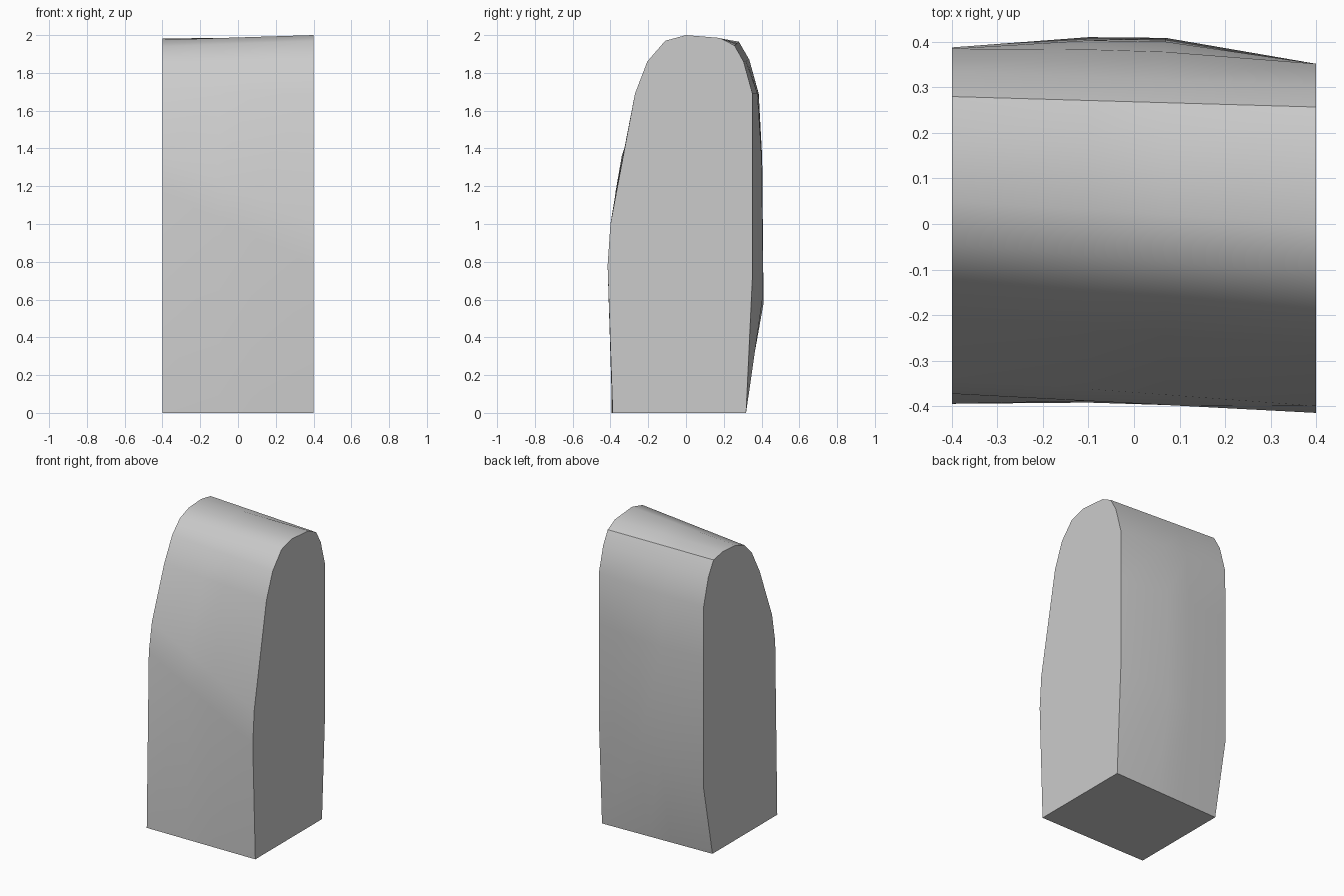
import bpy, bmesh, math

if "Cube" in bpy.data.objects:
    bpy.data.objects.remove(bpy.data.objects["Cube"], do_unlink=True)

# End profiles as (y, z), running from the front foot over the top to the back foot
LEFT_END = [(-.388, 0), (-.415, .78), (-.40, 1.0), (-.27, 1.69), (-.205, 1.86),
            (-.11, 1.97), (0, 2), (.18, 1.985), (.257, 1.945), (.305, 1.86),
            (.352, 1.69), (.352, 1.35), (.352, .73), (.318, 0)]
RIGHT_END = [(-.395, 0), (-.373, 1.17), (-.34, 1.36), (-.21, 1.70), (-.125, 1.86),
             (-.045, 1.94), (.05, 1.975), (.18, 1.983), (.28, 1.965), (.335, 1.87),
             (.385, 1.69), (.388, 1.35), (.388, .49), (.291, 0)]
HALF = 0.4
# Outward swell of the back, by profile point and by section
BACK_SWELL = {10: .3, 11: .8, 12: 1}
SECTIONS = [(-HALF, 0), (-.1, .036), (.07, .042), (HALF, 0)]


def make_material(name, value):
    mat = bpy.data.materials.new(name)
    mat.use_nodes = True
    colour = (value, value, value, 1)
    mat.diffuse_color = colour
    mat.node_tree.nodes["Principled BSDF"].inputs["Base Color"].default_value = colour
    return mat


def section(bm, x, swell):
    t = (x + HALF) / (2 * HALF)
    ring = []
    for i, (a, b) in enumerate(zip(RIGHT_END, LEFT_END)):
        y = a[0] + (b[0] - a[0]) * t + swell * BACK_SWELL.get(i, 0)
        ring.append(bm.verts.new((x, y, a[1] + (b[1] - a[1]) * t)))
    return ring


# Rounded block lofted through the sections and capped at both ends
bm = bmesh.new()
rings = [section(bm, x, swell) for x, swell in SECTIONS]
count = len(LEFT_END)
for a, b in zip(rings, rings[1:]):
    for i in range(count):
        j = (i + 1) % count
        bm.faces.new((a[i], a[j], b[j], b[i]))
bm.faces.new(rings[0])
bm.faces.new(rings[-1])
bmesh.ops.recalc_face_normals(bm, faces=bm.faces)
mesh = bpy.data.meshes.new("rounded_block")
bm.to_mesh(mesh)
bm.free()

block = bpy.data.objects.new("rounded_block", mesh)
bpy.context.collection.objects.link(block)
mesh.materials.append(make_material("light grey", 0.6))
bpy.ops.object.select_all(action="DESELECT")
block.select_set(True)
bpy.context.view_layer.objects.active = block
bpy.ops.object.shade_smooth_by_angle(angle=math.radians(36))
